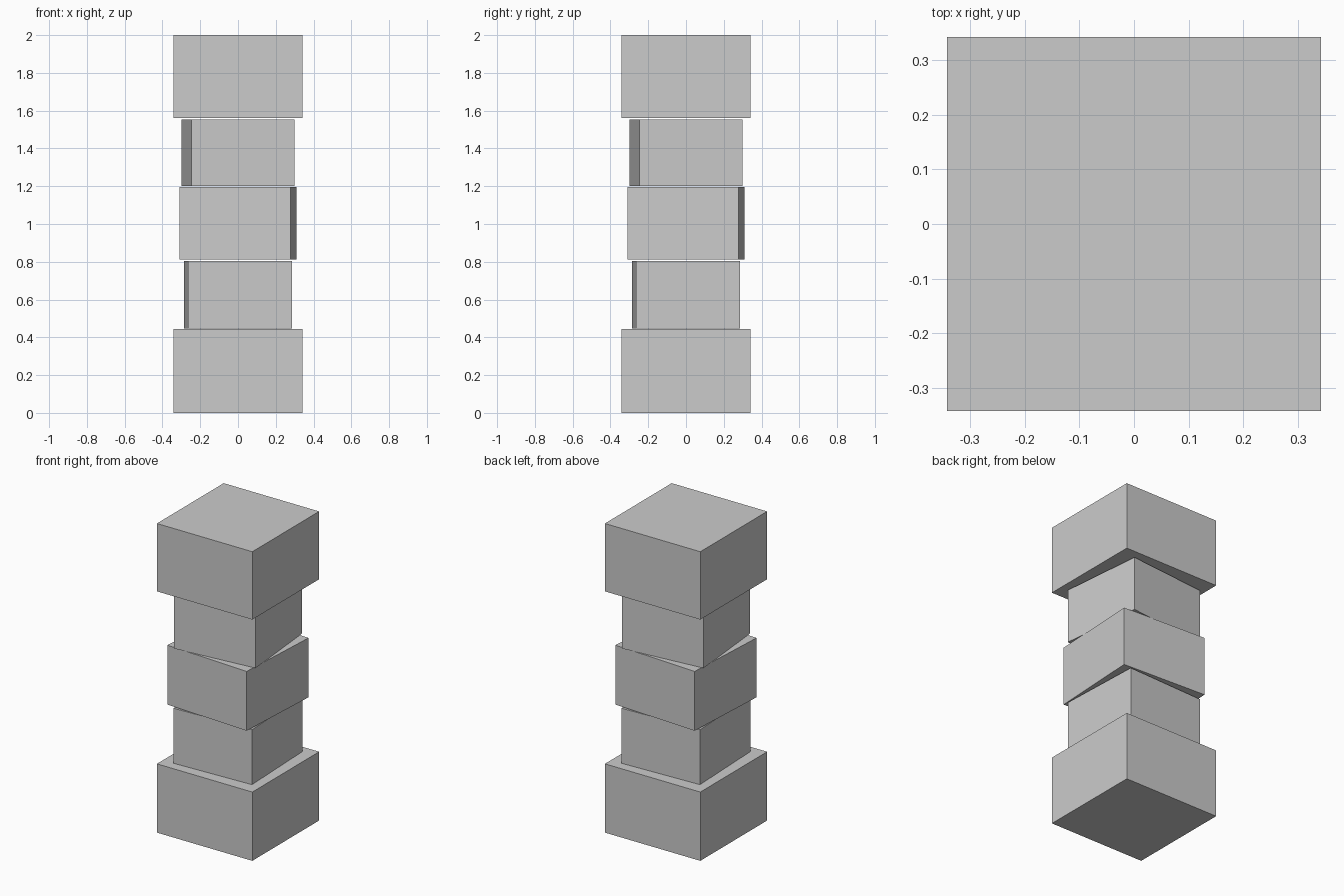
import bpy
from math import radians

if "Cube" in bpy.data.objects:
    bpy.data.objects.remove(bpy.data.objects["Cube"])


def block(name, half, z0, z1, turn=0.0):
    """Square block between two heights, turned about the vertical axis."""
    bpy.ops.mesh.primitive_cube_add(size=1, location=(0, 0, (z0 + z1) / 2))
    ob = bpy.context.object
    ob.name = name
    ob.scale = (2 * half, 2 * half, z1 - z0)
    ob.rotation_euler.z = radians(turn)
    return ob


# Column: wide base and cap, with three slightly twisted blocks between
block("base_block", 0.3415, 0.0, 0.445)
block("lower_block", 0.2743, 0.448, 0.804, 2.2)
block("middle_block", 0.295, 0.813, 1.197, -3.0)
block("upper_block", 0.2745, 1.2, 1.552, 5.4)
block("cap_block", 0.3415, 1.561, 2.0)
